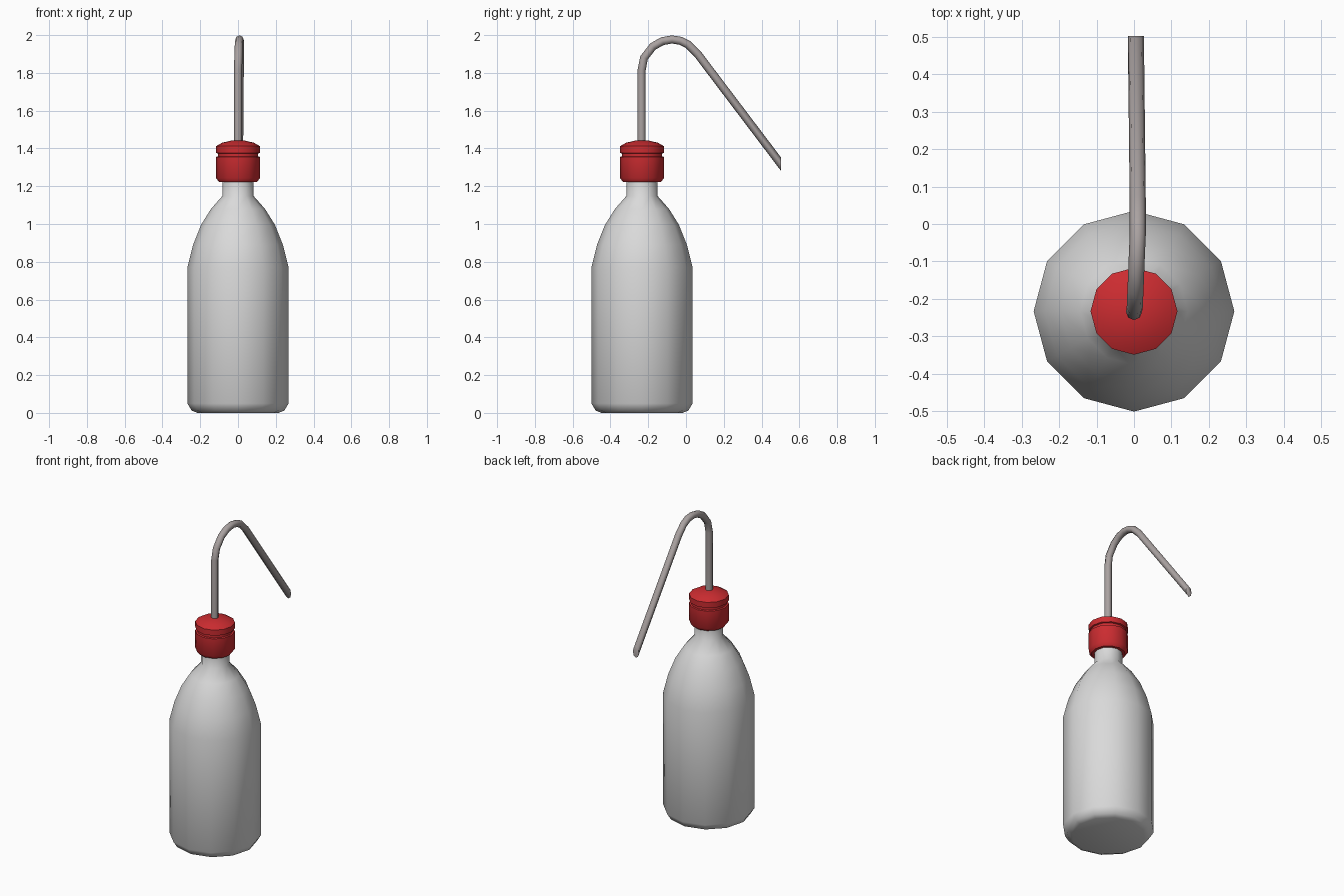
import bpy, bmesh, math
from mathutils import Vector

if "Cube" in bpy.data.objects:
    bpy.data.objects.remove(bpy.data.objects["Cube"])

CY = -0.233  # bottle axis position along y


def material(name, rgb):
    m = bpy.data.materials.new(name)
    m.diffuse_color = (*rgb, 1)
    m.use_nodes = True
    m.node_tree.nodes["Principled BSDF"].inputs["Base Color"].default_value = m.diffuse_color
    return m


def finish(name, bm, mat, angle):
    bmesh.ops.recalc_face_normals(bm, faces=bm.faces)
    me = bpy.data.meshes.new(name)
    bm.to_mesh(me)
    bm.free()
    me.materials.append(mat)
    ob = bpy.data.objects.new(name, me)
    bpy.context.collection.objects.link(ob)
    bpy.ops.object.select_all(action='DESELECT')
    ob.select_set(True)
    bpy.context.view_layer.objects.active = ob
    bpy.ops.object.shade_smooth_by_angle(angle=math.radians(angle))
    return ob


def skin(bm, rings):
    # bridge successive rings and close both ends
    n = len(rings[0])
    for a, b in zip(rings, rings[1:]):
        for i in range(n):
            j = (i + 1) % n
            bm.faces.new((a[i], a[j], b[j], b[i]))
    bm.faces.new(rings[0][::-1])
    bm.faces.new(rings[-1])


def lathe(name, profile, mat, angle, n=12):
    bm = bmesh.new()
    rings = []
    for r, z in profile:
        rings.append([bm.verts.new((r * math.cos(math.tau * i / n),
                                    CY + r * math.sin(math.tau * i / n), z))
                      for i in range(n)])
    skin(bm, rings)
    return finish(name, bm, mat, angle)


def tube(name, path, r, mat, n=8):
    bm = bmesh.new()
    pts = [Vector(p) for p in path]
    rings = []
    for k, p in enumerate(pts):
        t_in = (p - pts[max(k - 1, 0)]).normalized()
        t_out = (pts[min(k + 1, len(pts) - 1)] - p).normalized()
        side = (t_in + t_out).normalized()
        up = Vector((1, 0, 0)).cross(side).normalized()
        stretch = 1.0
        if k == len(pts) - 1:  # spout tip is cut off vertically
            stretch = 1 / abs(t_in.y)
            up = Vector((0, 0, 1 if up.z > 0 else -1))
        rings.append([bm.verts.new(p + Vector((r * math.cos(a), 0, 0)) + up * r * stretch * math.sin(a))
                      for a in (math.tau * i / n for i in range(n))])
    skin(bm, rings)
    return finish(name, bm, mat, 50)


plastic = material("pale grey plastic", (0.70, 0.70, 0.70))
red = material("red cap", (0.60, 0.025, 0.03))
grey = material("warm grey tube", (0.40, 0.36, 0.355))

# Bottle body with rounded foot, shoulder and neck
lathe("bottle", [(0.215, 0), (0.245, 0.012), (0.268, 0.05), (0.268, 0.77),
                 (0.238, 0.89), (0.196, 0.995), (0.143, 1.08), (0.083, 1.148),
                 (0.083, 1.235)], plastic, 60)

# Screw cap with groove and low domed top
lathe("cap", [(0.10, 1.222), (0.116, 1.243), (0.116, 1.355), (0.107, 1.358),
              (0.107, 1.373), (0.116, 1.376), (0.116, 1.412), (0.085, 1.430),
              (0.03, 1.443)], red, 40)

# Bent spout tube
tube("spout_tube", [(0, -0.235, 1.40), (0, -0.235, 1.815), (0.002, -0.222, 1.88),
                    (0.004, -0.175, 1.94), (0.006, -0.125, 1.968), (0.008, -0.074, 1.977),
                    (0.01, -0.03, 1.970), (0.01, 0.01, 1.951), (0.01, 0.06, 1.902),
                    (0.005, 0.502, 1.318)], 0.0215, grey)
